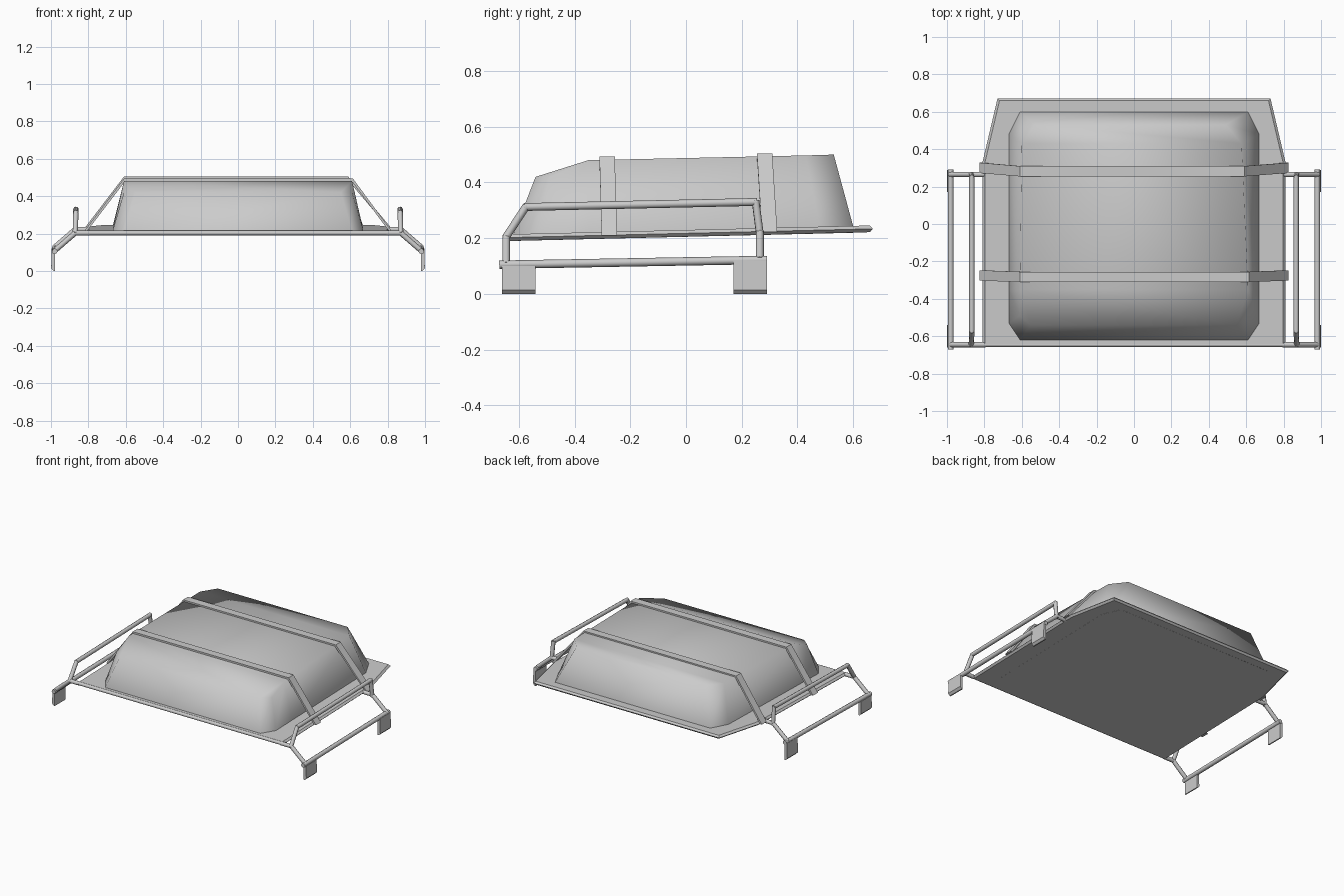
import bpy, bmesh
from mathutils import Vector

cube = bpy.data.objects.get("Cube")
if cube:
    bpy.data.objects.remove(cube)

grey = bpy.data.materials.new("plain_grey")
grey.use_nodes = True
grey.diffuse_color = (0.6, 0.6, 0.6, 1)
grey.node_tree.nodes["Principled BSDF"].inputs["Base Color"].default_value = (0.6, 0.6, 0.6, 1)


def finish(name, bm, smooth=None):
    bmesh.ops.recalc_face_normals(bm, faces=bm.faces)
    mesh = bpy.data.meshes.new(name)
    bm.to_mesh(mesh)
    bm.free()
    mesh.materials.append(grey)
    ob = bpy.data.objects.new(name, mesh)
    bpy.context.collection.objects.link(ob)
    if smooth:
        bpy.ops.object.select_all(action='DESELECT')
        bpy.context.view_layer.objects.active = ob
        ob.select_set(True)
        bpy.ops.object.shade_smooth_by_angle(angle=smooth)
    return ob


def floor(y):
    """Height of the gently tilted plate top."""
    return 0.214 + 0.024 * (y + 0.65)


def mirrored(half):
    """Close a +x outline, listed front to back, across x = 0."""
    return half + [(-p[0], *p[1:]) for p in reversed(half)]


def loft(bm, loops):
    rings = [[bm.verts.new(p) for p in loop] for loop in loops]
    n = len(rings[0])
    for a, b in zip(rings, rings[1:]):
        for i in range(n):
            j = (i + 1) % n
            bm.faces.new((a[i], a[j], b[j], b[i]))
    return rings


def tube(name, points, radius=0.014, sides=8):
    """Round bar through the points, with overlapping joints."""
    pts = [Vector(p) for p in points]
    bm = bmesh.new()
    for a, b in zip(pts, pts[1:]):
        d = b - a
        rot = d.to_track_quat('Z', 'Y').to_matrix().to_4x4()
        rot.translation = (a + b) / 2
        bmesh.ops.create_cone(bm, cap_ends=True, segments=sides, radius1=radius,
                              radius2=radius, depth=d.length + radius * 0.8, matrix=rot)
    return finish(name, bm, 0.9)


def foot_block(name, side, y, top):
    """Upright pad whose lower outer edge is cut at a slant."""
    bm = bmesh.new()
    section = [(0.978, 0), (0.986, 0), (0.999, 0.014), (0.996, top), (0.978, top)]
    rings = loft(bm, [[(side * x, yy, z) for x, z in section] for yy in (y, y + 0.12)])
    for ring in rings:
        bm.faces.new(ring)
    finish(name, bm)


# Base plate with a tapered rear and a pointed edge
plate = mirrored([(0.81, -0.65), (0.81, 0.33), (0.73, 0.67)])
bm = bmesh.new()
levels = [(0.985, -0.024), (1, -0.012), (0.985, 0)]
rings = loft(bm, [[(x * k, y * k, floor(y) + dz) for x, y in plate] for k, dz in levels])
bm.faces.new(rings[0])
bm.faces.new(rings[-1])
finish("base_plate", bm)

# Smooth shell: chamfered foot, sloped walls, top that dips at the front
# and draws in a little towards the rear on its left side
foot = mirrored([(0.61, -0.62), (0.67, -0.53), (0.67, -0.35), (0.67, 0.48), (0.61, 0.60)])
rim = [(0.55, -0.54, 0.42), (0.61, -0.49, 0.42), (0.61, -0.35, 0.48),
       (0.575, 0.43, 0.497), (0.49, 0.53, 0.50),
       (-0.53, 0.53, 0.50), (-0.60, 0.43, 0.497), (-0.61, -0.35, 0.48),
       (-0.61, -0.49, 0.42), (-0.55, -0.54, 0.42)]
bm = bmesh.new()
rings = loft(bm, [[(x, y, floor(y) - 0.0245) for x, y in foot],
                  [(x, y, floor(y) - 0.002) for x, y in foot], rim])
bm.faces.new(rings[0])
for face in ((0, 1, 2), (7, 8, 9), (0, 2, 7, 9), (2, 3, 6, 7), (3, 4, 5, 6)):
    bm.faces.new([rings[-1][i] for i in face])
finish("shell", bm, 1.4)


# Flat straps over the shell
def strap(name, y_foot, y_top, z_top, left_knee, width=0.055, thick=0.013):
    z = floor(y_foot) - 0.014
    outer = [(0.825, y_foot, z), (left_knee, y_top, z_top),
             (-0.61, y_top, z_top), (-0.825, y_foot, z)]
    inner = [(0.81, y_foot, z), (left_knee - 0.007, y_top, z_top - thick),
             (-0.603, y_top, z_top - thick), (-0.81, y_foot, z)]
    bm = bmesh.new()
    rows = loft(bm, [[(p[0], p[1] + s * width / 2, p[2])
                      for p, s in ((o, -1), (o, 1), (i, 1), (i, -1))]
                     for o, i in zip(outer, inner)])
    bm.faces.new(rows[0])
    bm.faces.new(rows[-1])
    finish(name, bm)


strap("front_strap", -0.275, -0.283, 0.493, 0.615)
strap("rear_strap", 0.300, 0.282, 0.504, 0.59)

# Side handrails, outriggers, lower bars and feet
for side, s in (("left", 1), ("right", -1)):
    tube(side + "_handrail", [(s * 0.87, -0.645, 0.205), (s * 0.867, -0.575, 0.312),
                              (s * 0.867, 0.25, 0.330), (s * 0.87, 0.265, 0.215)])
    tube(side + "_lower_bar", [(s * 0.98, -0.664, 0.105), (s * 0.98, 0.285, 0.122)], 0.015)
    for end, y, z in (("front", -0.645, 0.203), ("rear", 0.265, 0.222)):
        tube(f"{side}_{end}_outrigger", [(s * 0.80, y, z), (s * 0.87, y, z),
                                         (s * 0.98, y, z - 0.095)])
    for end, y, z in (("front", -0.66, 0.10), ("rear", 0.17, 0.12)):
        foot_block(f"{side}_{end}_foot", s, y, z)

# Slim bar along the front edge
tube("front_edge_bar", [(-0.81, -0.645, 0.203), (0.81, -0.645, 0.203)], 0.012)
